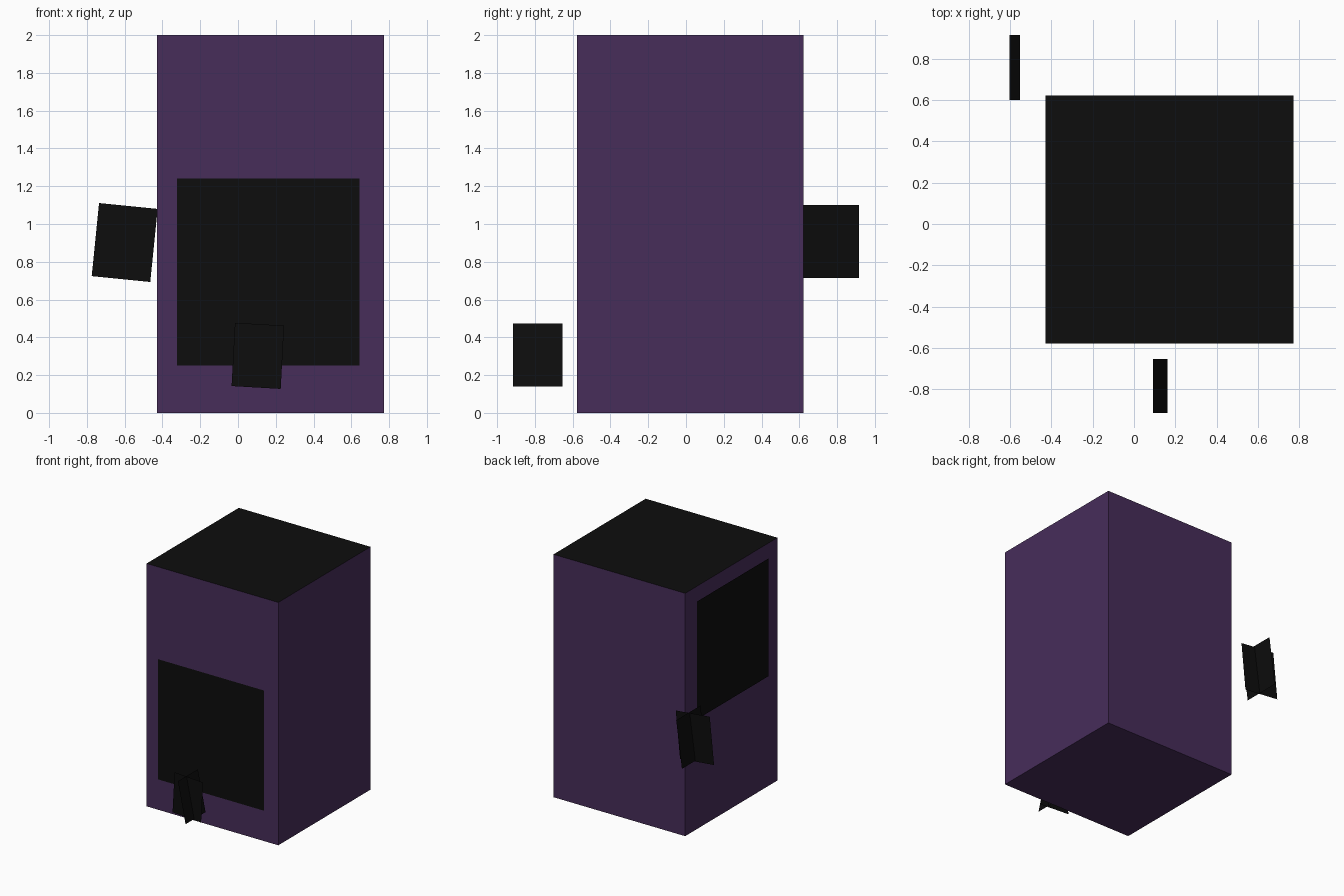
import bpy
from mathutils import Vector

default = bpy.data.objects.get("Cube")
if default:
    bpy.data.objects.remove(default, do_unlink=True)


def material(name, colour):
    mat = bpy.data.materials.new(name)
    mat.use_nodes = True
    mat.diffuse_color = (*colour, 1)
    mat.node_tree.nodes["Principled BSDF"].inputs["Base Color"].default_value = (*colour, 1)
    return mat


purple = material("dark purple", (0.063, 0.026, 0.102))
black = material("near black", (0.004, 0.004, 0.004))


def sheet(name, centre, across, up):
    """Flat quad spanned by its full width and height vectors."""
    c, a, u = Vector(centre), Vector(across) / 2, Vector(up) / 2
    mesh = bpy.data.meshes.new(name)
    mesh.from_pydata([c - a - u, c + a - u, c + a + u, c - a + u], [], [(0, 1, 2, 3)])
    mesh.materials.append(black)
    obj = bpy.data.objects.new(name, mesh)
    bpy.context.collection.objects.link(obj)
    return obj


# Cabinet body: purple sides and base, black top
bpy.ops.mesh.primitive_cube_add(size=1, location=(0.172, 0.022, 1))
body = bpy.context.object
body.name = "cabinet_body"
body.scale = (1.2, 1.2, 2)
body.data.materials.append(purple)
body.data.materials.append(black)
for face in body.data.polygons:
    face.material_index = 1 if face.normal.z > 0.5 else 0

# Panels on the front and on the right side
sheet("front_panel", (0.16, -0.582, 0.747), (0.965, 0, 0), (0, 0, 0.99))
sheet("side_panel", (-0.436, 0.015, 1.395), (0, -0.93, 0), (0, 0, 0.97))

# Crossed leaning sheets: one pair in front, one behind
sheet("front_cross_wide", (0.105, -0.803, 0.302), (0.26, 0, -0.015), (0.018, 0, 0.335))
sheet("front_cross_deep", (0.128, -0.785, 0.307), (0, 0.26, 0), (-0.07, 0, 0.335))
sheet("back_cross_wide", (-0.6, 0.741, 0.902), (0.31, 0, -0.031), (0.039, 0, 0.387))
sheet("back_cross_deep", (-0.578, 0.758, 0.907), (0, 0.315, 0), (0.052, 0, 0.387))
